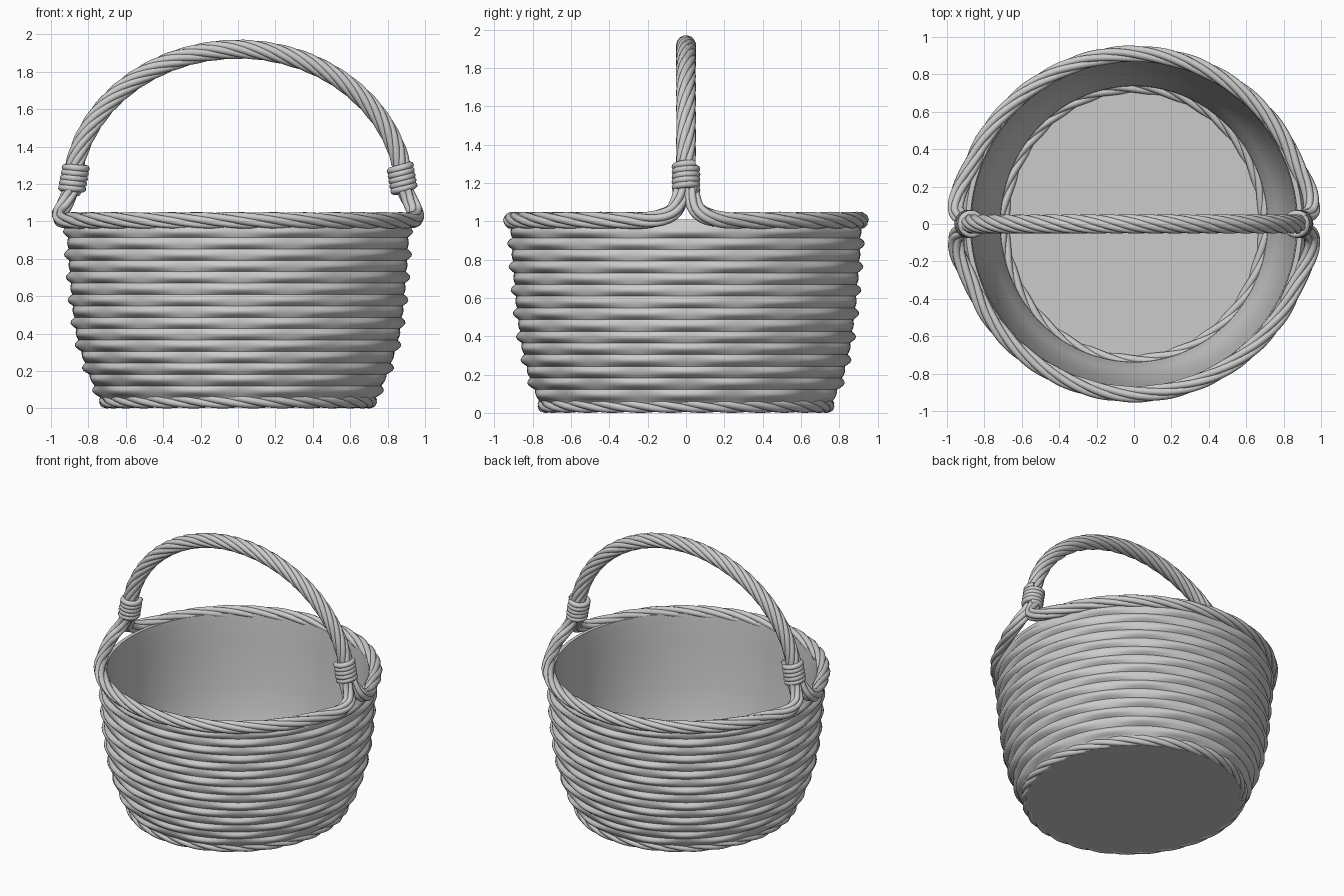
import bpy, bmesh
from math import sin, cos, pi, floor, radians
from mathutils import Vector, Quaternion

if "Cube" in bpy.data.objects:
    bpy.data.objects.remove(bpy.data.objects["Cube"])


def smooth_path(pts, steps=14):
    """Catmull-Rom curve through a few control points."""
    p = [Vector(q) for q in pts]
    p = [2 * p[0] - p[1]] + p + [2 * p[-1] - p[-2]]
    out = []
    for i in range(1, len(p) - 2):
        a, b, c, d = p[i - 1:i + 3]
        for k in range(steps):
            t = k / steps
            out.append(0.5 * (2 * b + (c - a) * t + (2 * a - 5 * b + 4 * c - d) * t ** 2
                              + (3 * b - a - 3 * c + d) * t ** 3))
    return out + [p[-2]]


def rope(name, path, strands, lay, thick, turns, core=True, cyclic=False):
    """Twist round strands about a path; lay = helix radius, thick = strand radius."""
    n = len(path)
    if cyclic:
        tang = [(path[(i + 1) % n] - path[i - 1]).normalized() for i in range(n)]
    else:
        tang = [(path[min(i + 1, n - 1)] - path[max(i - 1, 0)]).normalized() for i in range(n)]
    dist = [0.0]
    for i in range(1, n):
        dist.append(dist[-1] + (path[i] - path[i - 1]).length)
    total = dist[-1] + ((path[0] - path[-1]).length if cyclic else 0)
    normal = tang[0].orthogonal().normalized()
    normals = [normal]
    for i in range(1, n):
        normal = tang[i - 1].rotation_difference(tang[i]) @ normal
        normals.append(normal)
    cu = bpy.data.curves.new(name, 'CURVE')
    cu.dimensions = '3D'
    cu.bevel_depth = thick
    cu.bevel_resolution = 2
    cu.use_fill_caps = True
    offsets = [(lay, 2 * pi * s / strands) for s in range(strands)]
    if core:
        offsets.append((0, 0))
    for rad, phase in offsets:
        sp = cu.splines.new('POLY')
        sp.points.add(n - 1)
        sp.use_cyclic_u = cyclic
        for i in range(n):
            a = phase + 2 * pi * turns * dist[i] / total
            co = path[i] + rad * (Quaternion(tang[i], a) @ normals[i])
            sp.points[i].co = (*co, 1)
    ob = bpy.data.objects.new(name, cu)
    bpy.context.collection.objects.link(ob)
    return ob


# Woven body: lathe with an over-under weave on the outside and a plain inside
SEG, STAKES, ROW, Z0, ROWS = 160, 20, 0.061, 0.06, 15
WALL = [(0.0, 0.735), (0.06, 0.765), (0.2, 0.82), (0.35, 0.855),
        (0.55, 0.882), (0.8, 0.903), (1.01, 0.913)]


def wall_radius(z):
    for (z1, r1), (z2, r2) in zip(WALL, WALL[1:]):
        if z <= z2:
            return r1 + (r2 - r1) * (z - z1) / (z2 - z1)
    return WALL[-1][1]


def squash(z):
    return 1 - 0.04 * max(0, 1 - z / 0.4)


def weave(z, a):
    v = (z - Z0) / ROW
    if v < 0 or v > ROWS:
        return 0
    k = floor(v)
    side = (-1) ** k * cos(a * STAKES / 2)
    return sin(pi * (v - k)) * (0.006 + 0.01 * (1 + side))


profile = [(wall_radius(0.005), 0.005, False)]
profile += [(wall_radius(Z0 + ROW * i / 6), Z0 + ROW * i / 6, True) for i in range(ROWS * 6 + 1)]
profile += [(0.9, 1.01, False), (0.875, 1.01, False)]
profile += [(wall_radius(z) - 0.042, z, False) for z in (0.95, 0.8, 0.65, 0.5, 0.35, 0.2, 0.1)]
profile += [(0.735, 0.04, False)]

bm = bmesh.new()
rings = []
for r, z, woven in profile:
    ring = []
    for j in range(SEG):
        a = 2 * pi * j / SEG
        rr = r + (weave(z, a) if woven else 0)
        ring.append(bm.verts.new((rr * cos(a) * squash(z), rr * sin(a), z)))
    rings.append(ring)
for lo, hi in zip(rings, rings[1:]):
    for j in range(SEG):
        k = (j + 1) % SEG
        bm.faces.new((lo[j], lo[k], hi[k], hi[j]))
bm.faces.new(rings[0][::-1])
bm.faces.new(rings[-1])
bmesh.ops.recalc_face_normals(bm, faces=bm.faces)
me = bpy.data.meshes.new("woven_body")
bm.to_mesh(me)
bm.free()
body = bpy.data.objects.new("woven_body", me)
bpy.context.collection.objects.link(body)
bpy.context.view_layer.objects.active = body
body.select_set(True)
bpy.ops.object.shade_smooth_by_angle(angle=radians(50))

# Twisted base ring
base = [Vector((0.705 * cos(2 * pi * i / 160), 0.737 * sin(2 * pi * i / 160), 0.04))
        for i in range(160)]
rope("base_ring", base, 4, 0.02, 0.02, 7, cyclic=True)

# Rim: two half ropes whose ends sweep up into the handle
for sy, label in ((-1, "front"), (1, "back")):
    leg = [(0.872, 0.022, 1.27), (0.888, 0.026, 1.18), (0.918, 0.036, 1.11),
           (0.95, 0.075, 1.045), (0.938, 0.17, 1.01)]
    left = [(-x, sy * y, z) for x, y, z in leg]
    right = [(x, sy * y, z) for x, y, z in reversed(leg)]
    arc = []
    for deg in range(160, 19, -10):
        a = radians(deg)
        r = 0.91 + 0.02 * abs(cos(a)) ** 4
        arc.append((r * cos(a), sy * r * sin(a), 1.005))
    rope("rim_" + label, smooth_path(left + arc + right, 9), 5, 0.025, 0.02, 3.5)

# Twisted arched handle
arch = []
for i in range(161):
    a = pi - 0.03 - (pi - 0.06) * i / 160
    arch.append(Vector((0.89 * cos(a), 0, 1.15 + 0.77 * sin(a))))
rope("handle", arch, 7, 0.032, 0.02, 3.5)

# Bindings wrapped around both handle ends
for sx, label in ((-1, "left"), (1, "right")):
    lo, hi = Vector((sx * 0.89, 0, 1.16)), Vector((sx * 0.866, 0, 1.295))
    axis = [lo.lerp(hi, i / 120) for i in range(121)]
    rope("binding_" + label, axis, 1, 0.056, 0.019, 5, core=False)
